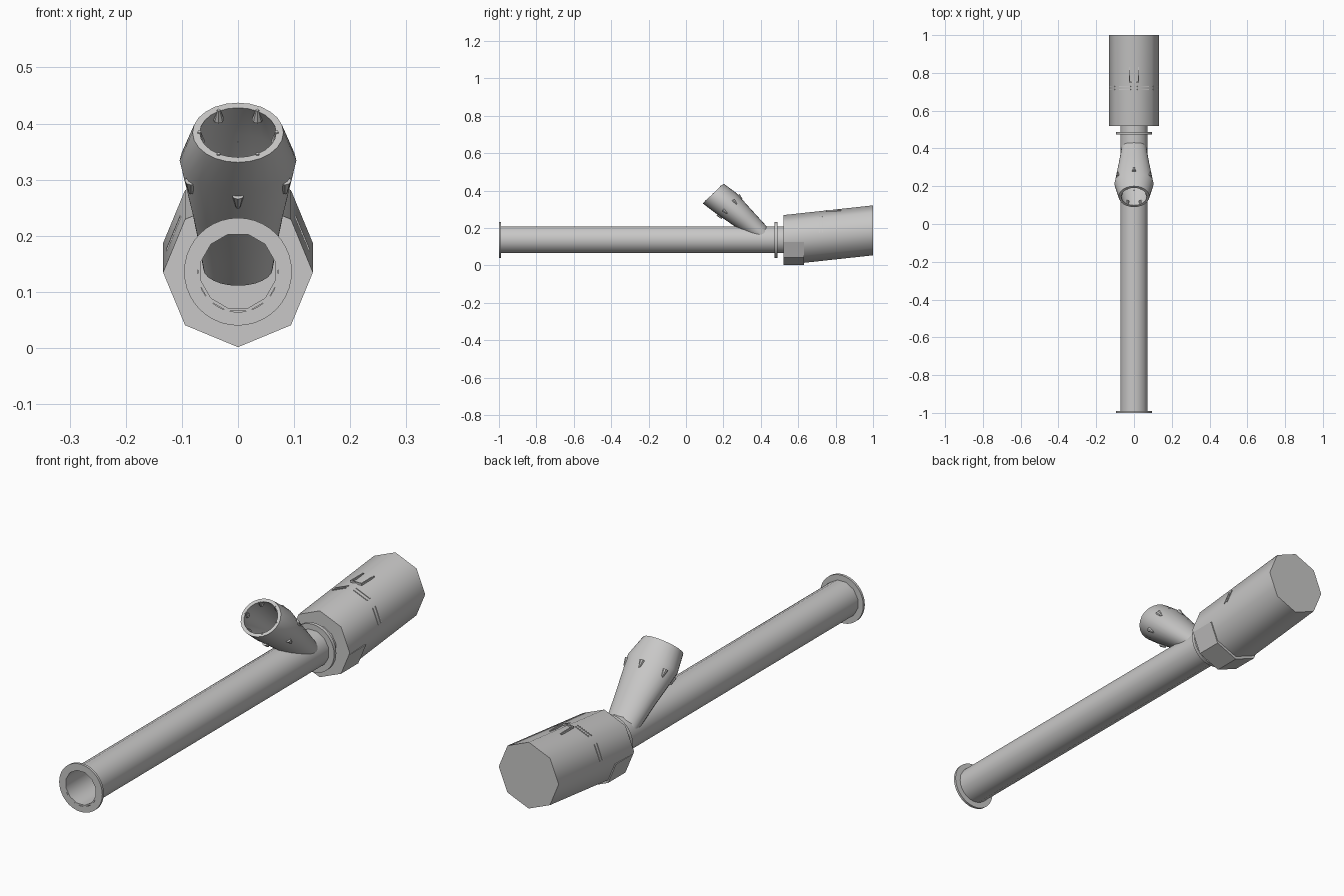
import bpy, bmesh, math
from mathutils import Vector, Matrix

if "Cube" in bpy.data.objects:
    bpy.data.objects.remove(bpy.data.objects["Cube"])

grey = bpy.data.materials.new("light_grey")
grey.diffuse_color = (0.58, 0.575, 0.57, 1)
grey.use_nodes = True
grey.node_tree.nodes["Principled BSDF"].inputs["Base Color"].default_value = grey.diffuse_color


def finish(name, bm, angle=None):
    bmesh.ops.recalc_face_normals(bm, faces=bm.faces)
    me = bpy.data.meshes.new(name)
    bm.to_mesh(me)
    bm.free()
    me.materials.append(grey)
    ob = bpy.data.objects.new(name, me)
    bpy.context.collection.objects.link(ob)
    if angle:
        bpy.ops.object.select_all(action='DESELECT')
        ob.select_set(True)
        bpy.context.view_layer.objects.active = ob
        bpy.ops.object.shade_smooth_by_angle(angle=math.radians(angle))
    return ob


def loft(name, rings, angle, closed=False):
    """Skin a list of point rings; cap the ends or join last to first."""
    bm = bmesh.new()
    vs = [[bm.verts.new(p) for p in r] for r in rings]
    n = len(vs[0])
    pairs = list(zip(vs, vs[1:])) + ([(vs[-1], vs[0])] if closed else [])
    for a, b in pairs:
        for i in range(n):
            j = (i + 1) % n
            bm.faces.new((a[i], a[j], b[j], b[i]))
    if not closed:
        bm.faces.new(vs[0])
        bm.faces.new(vs[-1])
    return finish(name, bm, angle)


def ring(y, z, rx, rv, n, up=(0, 1), off=0.0):
    """Ellipse around (0, y, z); 'up' is its second axis in the yz plane."""
    pts = []
    for i in range(n):
        t = 2 * math.pi * i / n + off
        s = rv * math.sin(t)
        pts.append((rx * math.cos(t), y + up[0] * s, z + up[1] * s))
    return pts


ZC = 0.137

# Long hollow main pipe
N = 12
prof = [(-1, .074), (.53, .074), (.53, .068), (-1, .068)]
loft("main_pipe", [ring(y, ZC, r, r, N, off=math.pi / N) for y, r in prof], 40, True)

# Flanges at the front end and before the housing
for name, y0, y1 in (("front_flange", -1.0, -.99), ("rear_flange", .474, .488)):
    prof = [(y0, .096), (y1, .096), (y1, .072), (y0, .072)]
    loft(name, [ring(y, ZC - .001, r, r, 40) for y, r in prof], 40, True)

# Octagonal housing, rising towards the back
R = .1335


def axis_z(y):
    return .135 + (y - .52) * .052 / .48


loft("housing", [ring(y, axis_z(y), R, R, 8) for y in (.52, 1.0)], 50)

# Level lower collar at the front of the housing
collar = []
for y in (.52, .63):
    pts = [p for p in ring(y, .135, R, R, 8) if p[2] < .13]
    pts = [(-R + .004, y, .125)] + pts + [(R - .004, y, .125)]
    collar.append(pts)
loft("housing_collar", collar, 20)

# Thin raised strips on the four upper faces of the housing
bm = bmesh.new()
for k in range(4):
    t = math.radians(22.5 + 45 * k)
    apo = R * math.cos(math.pi / 8)
    for y in (.712, .728):
        m = (Matrix.Translation((apo * math.cos(t), y, axis_z(y) + apo * math.sin(t)))
             @ Matrix.Rotation(-t, 4, 'Y') @ Matrix.Diagonal((.005, .004, .066, 1)))
        bmesh.ops.create_cube(bm, size=1, matrix=m)
finish("housing_strips", bm)

# U-shaped latch on top of the housing
bm = bmesh.new()
for x, y, sx, sy in ((-.023, .79, .005, .08), (.023, .79, .005, .08), (0, .752, .05, .005)):
    m = Matrix.Translation((x, y, .293)) @ Matrix.Diagonal((sx, sy, .008, 1))
    bmesh.ops.create_cube(bm, size=1, matrix=m)
finish("top_latch", bm)

# Slanted hollow branch: bulged below the mouth, narrowing into the pipe
UP = (.72, .69)
sections = [
    (.43, .142, .062, .045), (.385, .182, .069, .052), (.32, .240, .081, .061),
    (.212, .334, .104, .078), (.145, .384, .081, .077),
    (.145, .384, .068, .064), (.212, .334, .088, .066), (.32, .240, .070, .052),
    (.43, .142, .054, .038)]
loft("branch_pipe", [ring(y, z, a, b, 24, UP) for y, z, a, b in sections], 40, True)

# Small drop-shaped studs round the branch, and lugs inside its mouth
AX = Vector((0, -.69, .72))
rot = AX.to_track_quat('Z', 'Y').to_matrix().to_4x4()
bm = bmesh.new()
for p in ring(.235, .313, .097, .074, 6, UP, math.pi / 6):
    bmesh.ops.create_cone(bm, segments=8, radius1=.004, radius2=.011, depth=.03, cap_ends=True,
                          matrix=Matrix.Translation(p) @ rot)
finish("branch_studs", bm, 40)
bm = bmesh.new()
for p in ring(.152, .377, .069, .065, 6, UP):
    bmesh.ops.create_cone(bm, segments=8, radius1=.010, radius2=.003, depth=.024, cap_ends=True,
                          matrix=Matrix.Translation(p) @ rot)
finish("mouth_lugs", bm, 40)
